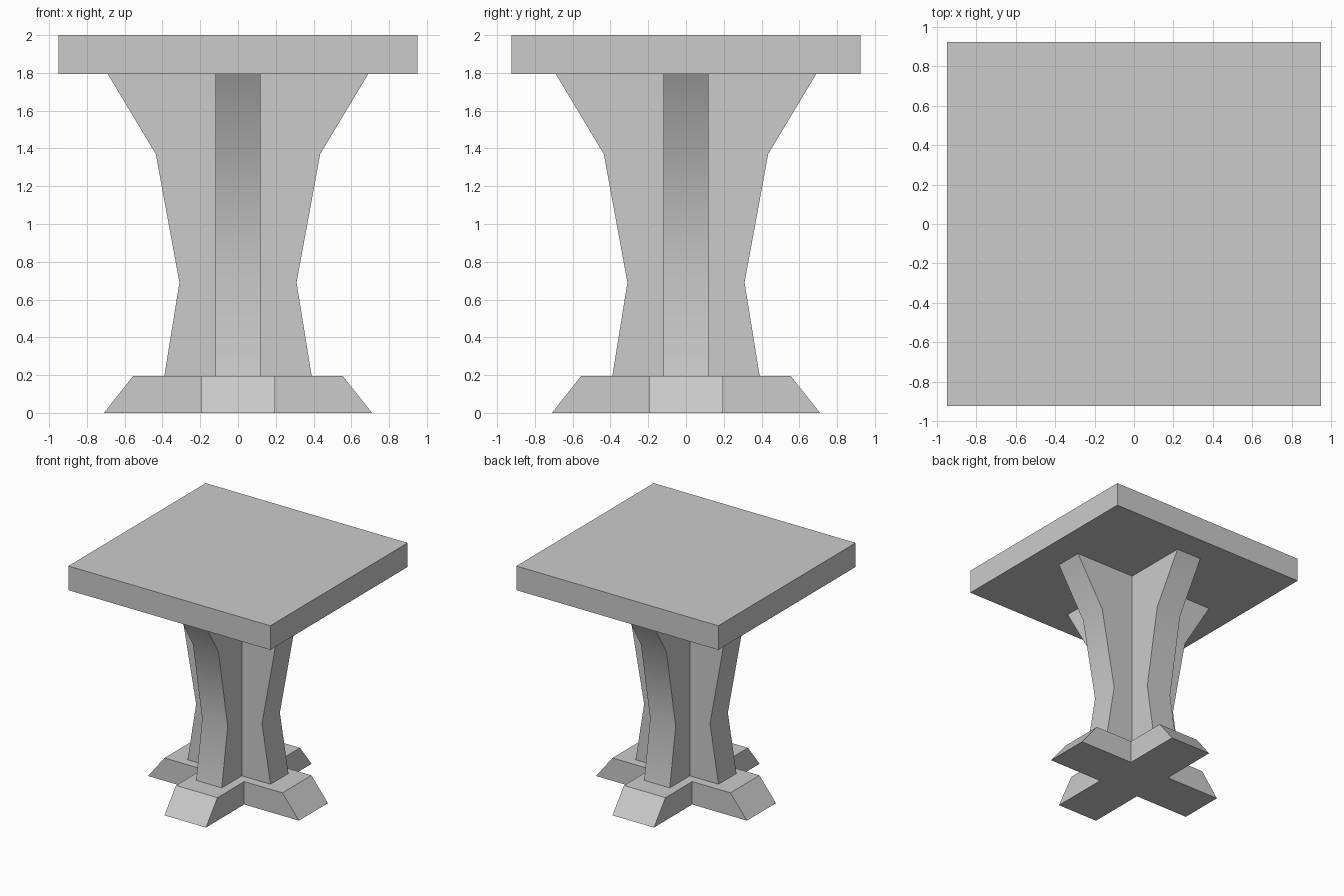
import bpy
import bmesh
from math import radians

cube = bpy.data.objects.get("Cube")
if cube:
    bpy.data.objects.remove(cube)

# One plain grey for the whole table
GREY = (0.6, 0.6, 0.6, 1)
mat = bpy.data.materials.new("plain grey")
mat.use_nodes = True
mat.diffuse_color = GREY
mat.node_tree.nodes["Principled BSDF"].inputs["Base Color"].default_value = GREY


def finish(name, bm):
    bmesh.ops.recalc_face_normals(bm, faces=bm.faces)
    mesh = bpy.data.meshes.new(name)
    bm.to_mesh(mesh)
    bm.free()
    mesh.materials.append(mat)
    obj = bpy.data.objects.new(name, mesh)
    bpy.context.collection.objects.link(obj)
    return obj


def cross_ring(bm, reach, half, z):
    """Plus-shaped ring of vertices: four arms, each turned a quarter."""
    ring = []
    for turn in range(4):
        for x, y in ((reach, -half), (reach, half), (half, half)):
            for _ in range(turn):
                x, y = -y, x
            ring.append(bm.verts.new((x, y, z)))
    return ring


def cross_part(name, profile, half):
    """Loft plus-shaped rings through (reach, height) profile points."""
    bm = bmesh.new()
    rings = [cross_ring(bm, reach, half, z) for reach, z in profile]
    for low, high in zip(rings, rings[1:]):
        for i in range(len(low)):
            j = (i + 1) % len(low)
            bm.faces.new((low[i], low[j], high[j], high[i]))
    bm.faces.new(rings[0])
    bm.faces.new(rings[-1])
    # Merge the flat arm sides into single faces
    bmesh.ops.dissolve_limit(bm, angle_limit=radians(1),
                             verts=bm.verts, edges=bm.edges)
    return finish(name, bm)


# Cross-shaped foot with sloping ends
cross_part("base_foot", [(0.71, 0), (0.555, 0.195)], 0.195)

# Waisted cross-shaped pedestal, smooth along the outer edge of each arm
pedestal = cross_part("pedestal", [(0.39, 0.195), (0.31, 0.69),
                                   (0.435, 1.37), (0.69, 1.795)], 0.12)
bpy.ops.object.select_all(action="DESELECT")
pedestal.select_set(True)
bpy.context.view_layer.objects.active = pedestal
bpy.ops.object.shade_smooth_by_angle(angle=radians(30))

# Slab top
bm = bmesh.new()
bmesh.ops.create_cube(bm, size=1)
bmesh.ops.scale(bm, vec=(1.9, 1.846, 0.205), verts=bm.verts)
bmesh.ops.translate(bm, vec=(0, 0, 1.8975), verts=bm.verts)
finish("table_top", bm)
